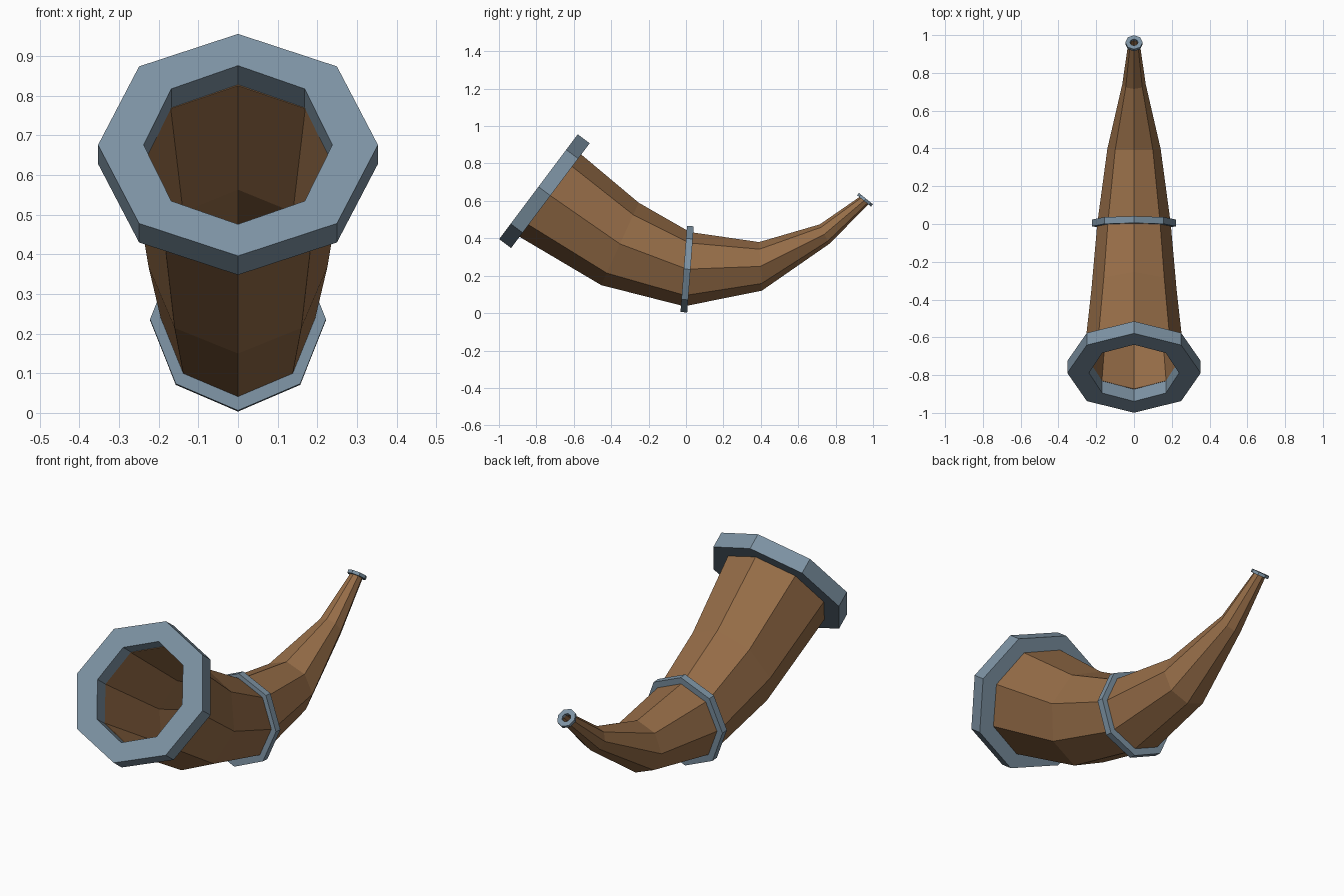
import bpy, bmesh, math
from mathutils import Vector

if "Cube" in bpy.data.objects:
    bpy.data.objects.remove(bpy.data.objects["Cube"])

SIDES = 8


def material(name, rgb):
    m = bpy.data.materials.new(name)
    m.diffuse_color = (*rgb, 1)
    m.use_nodes = True
    m.node_tree.nodes["Principled BSDF"].inputs["Base Color"].default_value = m.diffuse_color
    return m


brown = material("horn_brown", (0.305, 0.153, 0.064))
steel = material("blue_grey_metal", (0.205, 0.290, 0.368))


def section(bm, cy, cz, uy, uz, r, rx):
    """Octagon around (cy, cz); (uy, uz) is its upward direction, rx its half width."""
    up = Vector((0, uy, uz)).normalized()
    c = Vector((0, cy, cz))
    ring = []
    for i in range(SIDES):
        a = 2 * math.pi * i / SIDES
        ring.append(bm.verts.new(c + up * r * math.cos(a) + Vector((rx * math.sin(a), 0, 0))))
    return ring


def closed_loft(name, sections, mat):
    """Skin the sections in order and close back to the first (hollow tube)."""
    bm = bmesh.new()
    rings = [section(bm, *s) for s in sections]
    for a, b in zip(rings, rings[1:] + rings[:1]):
        for i in range(SIDES):
            j = (i + 1) % SIDES
            bm.faces.new((a[i], a[j], b[j], b[i]))
    bmesh.ops.recalc_face_normals(bm, faces=bm.faces)
    me = bpy.data.meshes.new(name)
    bm.to_mesh(me)
    bm.free()
    me.materials.append(mat)
    ob = bpy.data.objects.new(name, me)
    bpy.context.collection.objects.link(ob)


def collar(name, cy, cz, uy, uz, thick, outer, inner):
    """Octagonal ring; outer / inner are (radius, half width)."""
    n = Vector((uz, -uy)).normalized() * thick / 2
    back, front = (cy + n.x, cz + n.y), (cy - n.x, cz - n.y)
    closed_loft(name, [(*back, uy, uz, *outer), (*front, uy, uz, *outer),
                       (*front, uy, uz, *inner), (*back, uy, uz, *inner)], steel)


# Curved hollow horn: centre y, z, up y, z, radius, half width, wall thickness
path = [
    (-0.725, 0.628, 0.60, 0.80, 0.275, 0.268, 0.028),
    (-0.353, 0.370, 0.20, 0.44, 0.242, 0.226, 0.030),
    (0.006, 0.235, 0.035, 0.46, 0.199, 0.194, 0.030),
    (0.398, 0.250, -0.015, 0.26, 0.130, 0.141, 0.026),
    (0.740, 0.422, -0.05, 0.105, 0.058, 0.062, 0.018),
    (0.954, 0.603, -0.037, 0.030, 0.031, 0.031, 0.009),
]
outside = [p[:6] for p in path]
inside = [(*p[:4], p[4] - p[6], p[5] - p[6]) for p in reversed(path)]
closed_loft("horn_body", outside + inside, brown)

# Metal fittings
collar("bell_rim", -0.757, 0.652, 0.60, 0.80, 0.08, (0.35, 0.353), (0.25, 0.238))
collar("middle_band", 0.006, 0.235, 0.035, 0.46, 0.036, (0.231, 0.222), (0.185, 0.180))
collar("mouthpiece_ring", 0.957, 0.606, -0.037, 0.030, 0.016, (0.048, 0.046), (0.022, 0.022))
